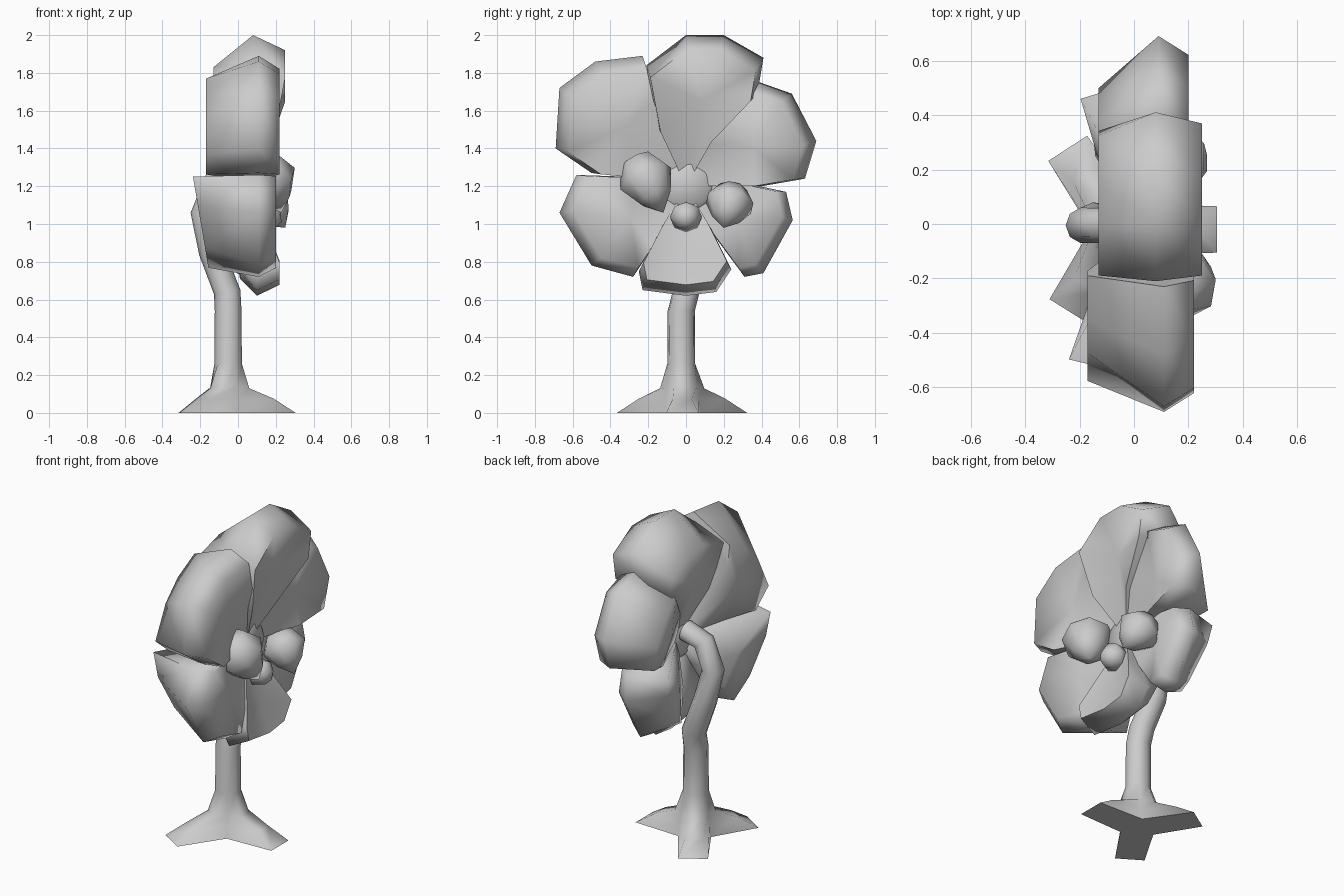
import bpy, math
from mathutils import Vector, Matrix

if "Cube" in bpy.data.objects:
    bpy.data.objects.remove(bpy.data.objects["Cube"])


def make(name, verts, faces, angle):
    me = bpy.data.meshes.new(name)
    me.from_pydata([tuple(v) for v in verts], [], faces)
    ob = bpy.data.objects.new(name, me)
    bpy.context.collection.objects.link(ob)
    bpy.ops.object.select_all(action='DESELECT')
    ob.select_set(True)
    bpy.context.view_layer.objects.active = ob
    bpy.ops.object.mode_set(mode='EDIT')
    bpy.ops.mesh.select_all(action='SELECT')
    bpy.ops.mesh.normals_make_consistent(inside=False)
    bpy.ops.object.mode_set(mode='OBJECT')
    bpy.ops.object.shade_smooth_by_angle(angle=math.radians(angle))
    return ob


def loft(name, rings, start=None, end=None, angle=80):
    """Skin equal-sized rings; close ends with a fan point or an n-gon."""
    n = len(rings[0])
    verts = [v for r in rings for v in r]
    faces = [(k * n + i, k * n + (i + 1) % n, (k + 1) * n + (i + 1) % n, (k + 1) * n + i)
             for k in range(len(rings) - 1) for i in range(n)]
    for point, off in ((start, 0), (end, (len(rings) - 1) * n)):
        if point is None:
            faces.append(tuple(range(off, off + n)))
        else:
            verts.append(point)
            faces += [(off + i, off + (i + 1) % n, len(verts) - 1) for i in range(n)]
    return make(name, verts, faces, angle)


# Petals: outline (y, z), front rim x, widest x, back shoulder x, back radius limit, back lean
CZ, X0 = 1.2, 0.06


def petal(name, outline, xf, xm, xb, cap, lean=0.0):
    def pos(y, z, s, x, limit=9.0, slope=0.0):
        r = math.hypot(y, z - CZ)
        s = min(s, limit / max(r, 0.001))
        y, z = y * s, CZ + (z - CZ) * s
        w = min(1.0, r * s / 0.45)
        return Vector((X0 + (x + slope * (CZ - z) - X0) * w, y, z))
    rings = [[pos(y, z, 0.9, xf) for y, z in outline],
             [pos(y, z, 1.0, xm) for y, z in outline],
             [pos(y, z, 0.9, xb, cap, lean) for y, z in outline]]

    def middle(ring, dx):
        return sum(ring, Vector()) / len(ring) + Vector((dx, 0, 0))
    loft(name, rings, middle(rings[0], -0.02), middle(rings[2], -0.03))


petal("petal_upper_left", [(0, 1.2), (-0.3, 1.25), (-0.5, 1.27), (-0.69, 1.40), (-0.67, 1.72),
                           (-0.48, 1.86), (-0.23, 1.89), (-0.19, 1.7)], 0.22, 0.11, -0.17, 0.6)
petal("petal_top", [(0, 1.2), (-0.15, 1.52), (-0.21, 1.84), (0, 2.0), (0.2, 2.0),
                    (0.41, 1.88), (0.38, 1.70), (0.15, 1.46)], 0.25, 0.08, -0.13, 0.63)
petal("petal_upper_right", [(0, 1.2), (0.14, 1.45), (0.39, 1.75), (0.56, 1.69), (0.69, 1.44),
                            (0.63, 1.24), (0.4, 1.20)], 0.20, 0.09, -0.13, 0.5)
petal("petal_lower_right", [(0, 1.2), (0.25, 1.23), (0.53, 1.17), (0.565, 1.02), (0.41, 0.74),
                            (0.31, 0.72), (0.14, 0.95)], 0.11, 0.03, -0.20, 0.46, 0.15)
petal("petal_bottom", [(0, 1.2), (0.13, 0.98), (0.24, 0.76), (0.16, 0.64), (0, 0.62),
                       (-0.23, 0.65), (-0.25, 0.75), (-0.13, 0.98)], 0.22, 0.10, 0.01, 0.49)
petal("petal_lower_left", [(0, 1.2), (-0.3, 1.25), (-0.58, 1.26), (-0.67, 1.06), (-0.5, 0.78),
                           (-0.28, 0.72), (-0.2, 0.84), (-0.1, 1.0)], 0.20, 0.11, -0.23, 0.5, 0.17)


# Buds: lofted along an axis from the rounded back to the drooping tip
def bud(name, base, tip, profile, sides=8):
    base, tip = Vector(base), Vector(tip)
    axis = tip - base
    rot = axis.to_track_quat('Z', 'Y').to_matrix()
    rings = [[base + axis * t + rot @ Vector((r * math.cos(2 * math.pi * i / sides),
                                              r * math.sin(2 * math.pi * i / sides), 0))
              for i in range(sides)] for t, r in profile]
    loft(name, rings, base, tip)


BUD = [(0.05, 0.09), (0.38, 0.15), (0.72, 0.09)]
bud("bud_left", (0.12, -0.27, 1.35), (0.23, -0.12, 1.06), BUD)
bud("bud_right", (0.10, 0.25, 1.19), (0.25, 0.20, 0.98), [(t, r * 0.88) for t, r in BUD])
bud("bud_centre", (0.08, 0, 1.07), (0.23, 0, 1.01), [(0.15, 0.06), (0.55, 0.085), (0.85, 0.05)])

# Flower core where petals meet
bud("flower_core", (0.0, 0, 1.2), (0.10, 0, 1.2), [(0.2, 0.1), (0.6, 0.15), (0.97, 0.12)], 10)

# Trunk with three roots: star rings at the foot, round rings above
TX, TY = -0.05, -0.02
ROOTS = [0, 123, 238]
VALLEYS = [-61, 61, 180]


def star(z_tip, r_tip, half, z_valley, r_valley):
    ring = []
    for a, v in zip(ROOTS, VALLEYS):
        a, v = math.radians(a), math.radians(v)
        ring.append(Vector((TX + r_valley * math.cos(v), TY + r_valley * math.sin(v), z_valley)))
        for s in (-half, half):
            ring.append(Vector((TX + r_tip * math.cos(a) - s * math.sin(a),
                                TY + r_tip * math.sin(a) + s * math.cos(a), z_tip)))
    return ring


def disc(x, y, z, r, tilt):
    rot = Matrix.Rotation(math.radians(tilt), 3, 'Y')
    out = []
    for a in (-60, -20, 20, 60, 100, 140, 180, 220, 260):
        a = math.radians(a)
        out.append(Vector((x, y, z)) + rot @ Vector((r * math.cos(a), r * math.sin(a), 0)))
    return out


rings = [star(0.0, 0.355, 0.085, 0.0, 0.11),
         star(0.075, 0.24, 0.05, 0.07, 0.10), star(0.13, 0.11, 0.045, 0.14, 0.09)]
rings += [disc(*p) for p in (
    (-0.05, -0.025, 0.26, 0.075, 0), (-0.05, -0.025, 0.54, 0.073, 0),
    (-0.055, 0.0, 0.64, 0.073, -10), (-0.14, 0.01, 0.86, 0.07, -20),
    (-0.185, -0.005, 1.06, 0.066, 0), (-0.12, -0.005, 1.22, 0.065, 40), (0.0, 0, 1.26, 0.065, 80))]
loft("trunk_and_roots", rings)
